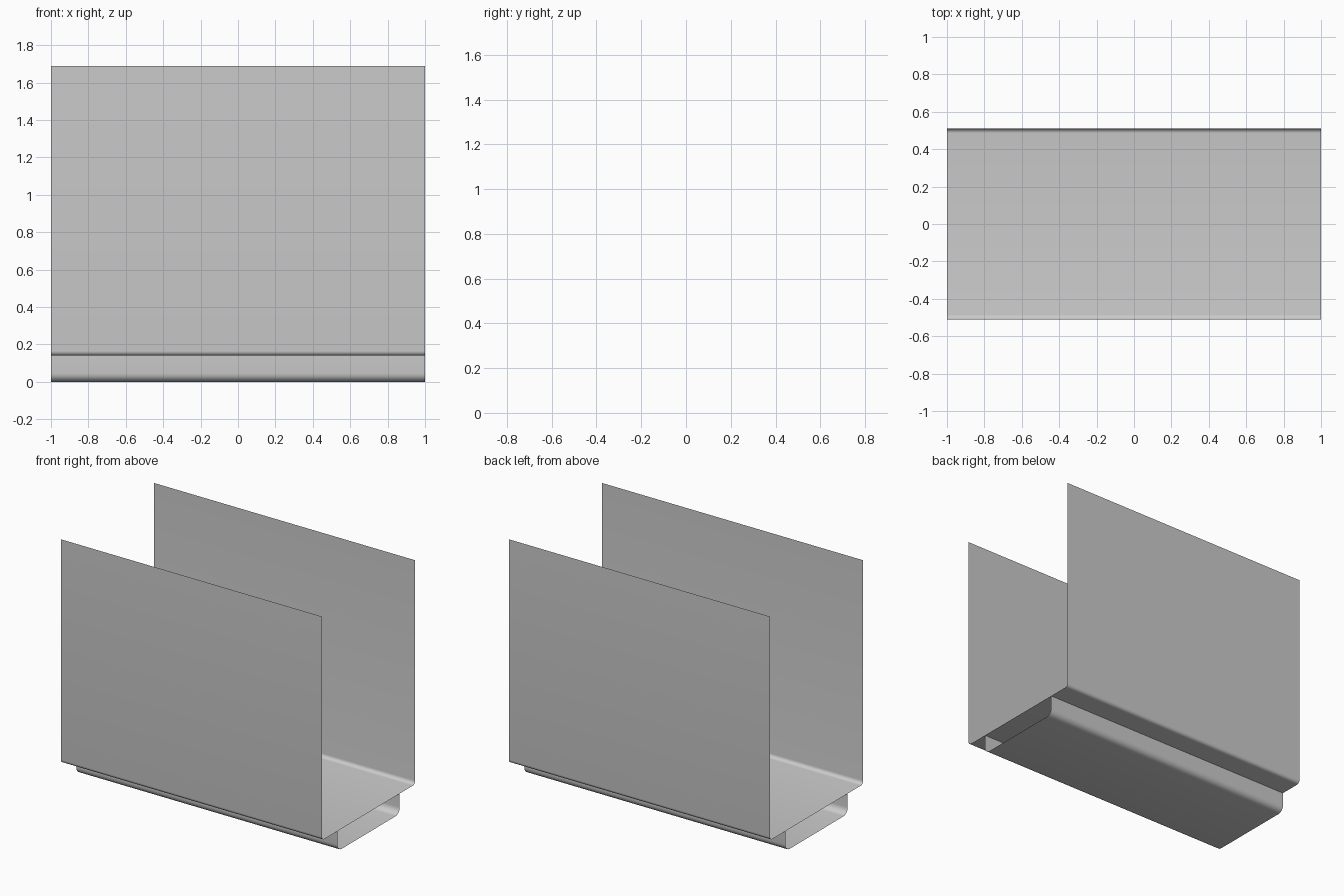
import bpy, bmesh
from math import sin, cos, pi

if "Cube" in bpy.data.objects:
    bpy.data.objects.remove(bpy.data.objects["Cube"])


def fillet_profile(half_w, z_top, z_bot, r, steps=6):
    # U-shaped section in (y, z): right half with a rounded corner, then mirrored
    half = [(half_w, z_top)]
    for i in range(steps + 1):
        a = pi / 2 * i / steps
        half.append((half_w - r + r * cos(a), z_bot + r - r * sin(a)))
    return half + [(-y, z) for y, z in reversed(half)]


def sheet(name, profile, half_len=1.0):
    # Open sheet swept along x
    bm = bmesh.new()
    rows = [[bm.verts.new((x, y, z)) for y, z in profile] for x in (-half_len, half_len)]
    for i in range(len(profile) - 1):
        bm.faces.new((rows[0][i], rows[0][i + 1], rows[1][i + 1], rows[1][i]))
    bmesh.ops.recalc_face_normals(bm, faces=bm.faces)
    mesh = bpy.data.meshes.new(name)
    bm.to_mesh(mesh)
    bm.free()
    ob = bpy.data.objects.new(name, mesh)
    bpy.context.collection.objects.link(ob)
    bpy.ops.object.select_all(action='DESELECT')
    ob.select_set(True)
    bpy.context.view_layer.objects.active = ob
    bpy.ops.object.shade_smooth_by_angle(angle=0.6)
    return ob


# Tall walls and floor of the trough
sheet("trough", fillet_profile(0.51, 1.69, 0.14, 0.025))
# Narrow channel hanging under the floor
sheet("base_channel", fillet_profile(0.34, 0.14, 0.0, 0.045))
